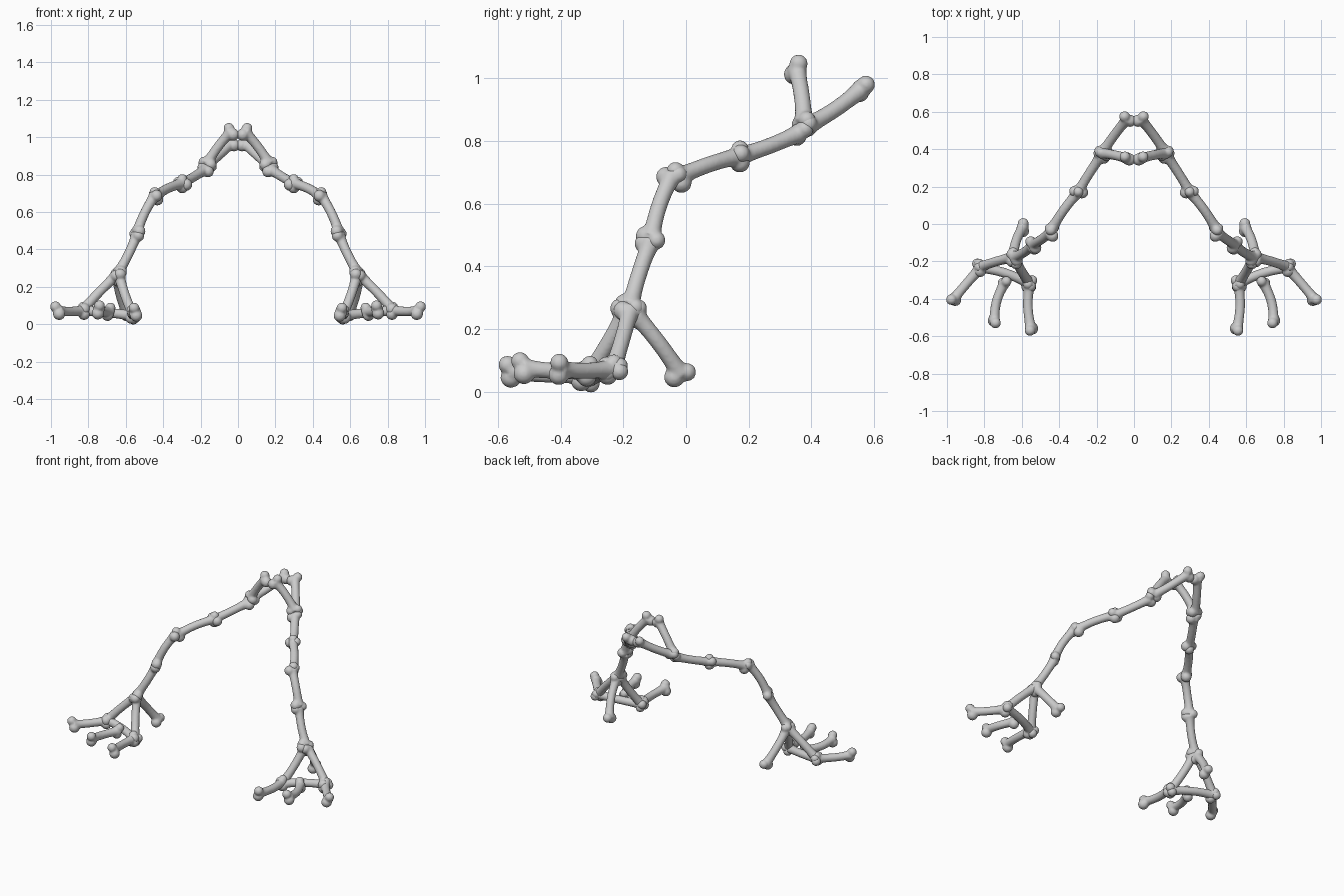
import bpy, bmesh, math
from mathutils import Vector, Matrix

if "Cube" in bpy.data.objects:
    bpy.data.objects.remove(bpy.data.objects["Cube"])


def bone(name, a, b, bow=(0, 0, 0), split=(0, 0, 1), r=0.026, knob=0.030):
    """Slightly bowed shaft with a pair of rounded knuckles at each end, mirrored in x."""
    a, b, bow = Vector(a), Vector(b), Vector(bow)
    axis = (b - a).normalized()
    side = Vector(split)
    side = (side - axis * side.dot(axis)).normalized()
    other = axis.cross(side)
    bm = bmesh.new()

    # shaft
    rings, n, m = [], 14, 16
    for i in range(n + 1):
        t = i / n
        rad = r + 0.008 * abs(2 * t - 1) ** 4
        c = a.lerp(b, t) + bow * math.sin(math.pi * t)
        rings.append([bm.verts.new(c + rad * (side * math.cos(2 * math.pi * k / m)
                                              + other * math.sin(2 * math.pi * k / m)))
                      for k in range(m)])
    for p, q in zip(rings, rings[1:]):
        for k in range(m):
            bm.faces.new((p[k], p[(k + 1) % m], q[(k + 1) % m], q[k]))
    bm.faces.new(rings[0][::-1])
    bm.faces.new(rings[-1])

    # knuckles
    for end, out, size in ((a, -axis, knob), (b, axis, knob * 1.04)):
        for s in (-1, 1):
            pos = end + side * s * 0.021 + out * s * 0.006
            bmesh.ops.create_icosphere(bm, subdivisions=3, radius=size - 0.002 * s,
                                       matrix=Matrix.Translation(pos))
    bmesh.ops.recalc_face_normals(bm, faces=bm.faces)

    mesh = bpy.data.meshes.new(name)
    bm.to_mesh(mesh)
    bm.free()
    ob = bpy.data.objects.new(name, mesh)
    bpy.context.collection.objects.link(ob)

    # fuse into one smooth bone, then mirror to the other side
    rm = ob.modifiers.new("fuse", 'REMESH')
    rm.mode = 'VOXEL'
    rm.voxel_size = 0.0065
    rm.use_smooth_shade = True
    sm = ob.modifiers.new("soften", 'SMOOTH')
    sm.factor = 0.5
    sm.iterations = 4
    mi = ob.modifiers.new("mirror", 'MIRROR')
    mi.use_axis = (True, False, False)
    mi.use_mirror_merge = False
    return ob


# joints of the right-hand side
top, mid, knee = (0.175, 0.366, 0.827), (0.298, 0.172, 0.753), (0.438, -0.024, 0.686)
shin, ankle = (0.54, -0.111, 0.49), (0.64, -0.178, 0.275)
outer, inner = (0.83, -0.232, 0.073), (0.558, -0.318, 0.043)

# upper fork
bone("upper_prong_front", (0.165, 0.377, 0.86), (0.037, 0.352, 1.03), (0.005, 0.004, 0.004), (1, 0.4, 0))
bone("upper_prong_back", (0.165, 0.388, 0.85), (0.036, 0.563, 0.968), (0.004, 0, -0.008), (1, 0, 0.2))

# limb chain
bone("upper_limb", top, mid, (0.006, -0.004, -0.006), (1, 0.6, 0.6))
bone("middle_limb", mid, knee, (0.008, 0, 0.006), (0, 0, 1))
bone("lower_limb", (0.443, -0.044, 0.69), shin, (0.008, -0.008, 0.004), (0.5, 1, 0))
bone("shin", (0.541, -0.113, 0.478), ankle, (-0.006, -0.004, 0), (0.6, 1, 0))

# foot
bone("heel_spur", (0.645, -0.165, 0.25), (0.593, -0.017, 0.055), (0.01, 0.004, 0.004), (0, 1, 0.5))
bone("foot_outer", (0.65, -0.178, 0.26), outer, (0.005, 0.002, 0.002), (0, 1, 0))
bone("foot_inner", (0.635, -0.19, 0.26), inner, (0.006, 0.004, 0), (0.3, 1, 0))
bone("foot_crossbar", outer, inner, (0, 0.014, 0.004), (0, 1, 0.5))
bone("toe_outer", (0.825, -0.24, 0.073), (0.966, -0.405, 0.074), (0.01, -0.008, -0.006), (0.3, 0.3, 1))
bone("toe_middle", (0.69, -0.312, 0.068), (0.745, -0.523, 0.078), (0.018, 0.0, -0.006), (-0.3, 0, 1))
bone("toe_inner", (0.56, -0.328, 0.055), (0.55, -0.564, 0.066), (0.012, 0, -0.005), (0.3, 0, 1))
